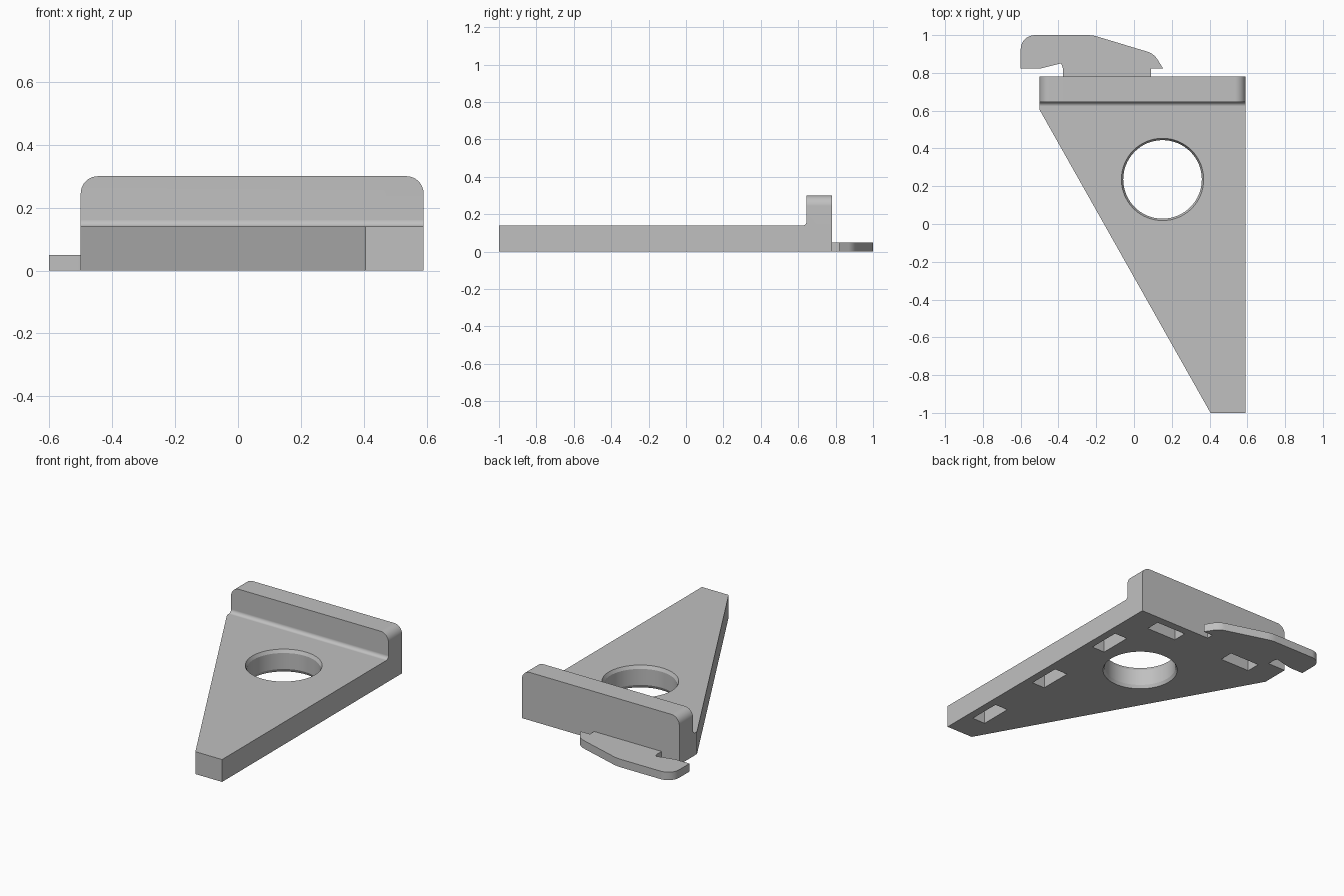
import bpy
import bmesh
import math
from mathutils import Vector

if "Cube" in bpy.data.objects:
    bpy.data.objects.remove(bpy.data.objects["Cube"], do_unlink=True)

grey = bpy.data.materials.new("light grey")
grey.use_nodes = True
grey.diffuse_color = (0.53, 0.53, 0.53, 1)
grey.node_tree.nodes["Principled BSDF"].inputs["Base Color"].default_value = grey.diffuse_color

# Main sizes
LEFT, RIGHT = -0.5, 0.59
FRONT, BACK = -1.0, 0.78
PLATE_TOP, WALL_TOP = 0.14, 0.30
WALL_FRONT = 0.645


def rounded(points, steps=8):
    """Outline from (x, y, radius) corners, with each radius drawn as an arc."""
    out = []
    for i, (x, y, r) in enumerate(points):
        p = Vector((x, y))
        if r == 0:
            out.append(p)
            continue
        to_prev = (Vector(points[i - 1][:2]) - p).normalized()
        to_next = (Vector(points[(i + 1) % len(points)][:2]) - p).normalized()
        half = to_prev.angle(to_next) / 2
        cut = r / math.tan(half)
        centre = p + (to_prev + to_next).normalized() * r / math.sin(half)
        a, b = p + to_prev * cut - centre, p + to_next * cut - centre
        sweep = a.angle(b)
        for k in range(steps + 1):
            t = k / steps
            out.append(centre + (a * math.sin((1 - t) * sweep)
                                 + b * math.sin(t * sweep)) / math.sin(sweep))
    return out


def make_object(name, bm):
    bmesh.ops.recalc_face_normals(bm, faces=bm.faces)
    mesh = bpy.data.meshes.new(name)
    bm.to_mesh(mesh)
    bm.free()
    mesh.materials.append(grey)
    obj = bpy.data.objects.new(name, mesh)
    bpy.context.collection.objects.link(obj)
    return obj


def prism(points, start, end, axis="z"):
    """Outline extruded along z, or a (y, z) outline extruded along x."""
    bm = bmesh.new()
    place = (lambda p: (p[0], p[1], start)) if axis == "z" else (lambda p: (start, p[0], p[1]))
    face = bm.faces.new([bm.verts.new(place(p)) for p in points])
    moved = bmesh.ops.extrude_face_region(bm, geom=[face])["geom"]
    depth = end - start
    bmesh.ops.translate(bm, verts=[v for v in moved if isinstance(v, bmesh.types.BMVert)],
                        vec=(0, 0, depth) if axis == "z" else (depth, 0, 0))
    return bm


def lathe(rings, cx, cy, count=64):
    """Closed round solid from (radius, z) rings."""
    bm = bmesh.new()
    loops = [[bm.verts.new((cx + r * math.cos(math.tau * k / count),
                            cy + r * math.sin(math.tau * k / count), z))
              for k in range(count)] for r, z in rings]
    for low, high in zip(loops, loops[1:]):
        for k in range(count):
            n = (k + 1) % count
            bm.faces.new((low[k], low[n], high[n], high[k]))
    bm.faces.new(loops[0])
    bm.faces.new(loops[-1])
    return bm


def subtract(target, bm):
    cutter = make_object("cutter", bm)
    cutter.hide_render = True
    mod = target.modifiers.new("cut", "BOOLEAN")
    mod.operation, mod.solver, mod.object = "DIFFERENCE", "EXACT", cutter
    graph = bpy.context.evaluated_depsgraph_get()
    result = bpy.data.meshes.new_from_object(target.evaluated_get(graph))
    target.modifiers.clear()
    target.data = result
    bpy.data.objects.remove(cutter, do_unlink=True)


def finish(obj):
    bpy.ops.object.select_all(action="DESELECT")
    obj.select_set(True)
    bpy.context.view_layer.objects.active = obj
    bpy.ops.object.shade_smooth_by_angle(angle=math.radians(20))
    obj.modifiers.new("clean shading", "WEIGHTED_NORMAL").keep_sharp = True


# Plate and upright wall, drawn as one side profile with a fillet between them
side = rounded([(FRONT, 0, 0), (BACK, 0, 0), (BACK, WALL_TOP, 0), (WALL_FRONT, WALL_TOP, 0),
                (WALL_FRONT, PLATE_TOP, 0.022), (FRONT, PLATE_TOP, 0)])
bm = prism(side, LEFT, RIGHT, axis="x")
top_corners = [e for e in bm.edges
               if all(v.co.z > WALL_TOP - 0.001 for v in e.verts)
               and abs(e.verts[0].co.x - e.verts[1].co.x) < 0.001]
bmesh.ops.bevel(bm, geom=top_corners, offset=0.055, segments=8, profile=0.5, affect="EDGES")
bracket = make_object("bracket_plate_and_wall", bm)

# Slanted side: everything beyond the line from the wall to the narrow tip is cut away
start, tip = Vector((LEFT, 0.605)), Vector((0.405, FRONT))
run = (tip - start) * 0.2
subtract(bracket, prism([start - run, tip + run, (LEFT - 1, FRONT - 1), (LEFT - 1, 1)], -0.5, 0.5))

# Round hole, chamfered on both faces
subtract(bracket, lathe([(0.218, -0.1), (0.218, 0), (0.208, 0.02), (0.208, PLATE_TOP - 0.02),
                         (0.218, PLATE_TOP), (0.218, 0.25)], 0.151, 0.236))

# Pockets in the underside: three along the straight side, two along the wall
LONG, SHORT, DEPTH = 0.207, 0.09, 0.1
pockets = [(0.495, y, SHORT, LONG) for y in (-0.725, -0.18, 0.367)]
pockets += [(x, 0.685, LONG, SHORT) for x in (0.328, -0.235)]
for x, y, w, d in pockets:
    w, d = w / 2, d / 2
    subtract(bracket, prism([(x - w, y - d), (x + w, y - d), (x + w, y + d), (x - w, y + d)],
                            -0.1, DEPTH))
finish(bracket)

# Flat hooked latch behind the wall
latch_outline = rounded([
    (-0.6, 0.822, 0), (-0.6, 1.0, 0.075), (-0.22, 1.0, 0.2), (0.105, 0.902, 0.1),
    (0.155, 0.822, 0), (0.09, 0.822, 0), (0.09, BACK, 0), (-0.377, BACK, 0),
    (-0.377, 0.825, 0), (-0.385, 0.851, 0), (-0.5, 0.822, 0.12)])
finish(make_object("hook_latch", prism(latch_outline, 0, 0.05)))
